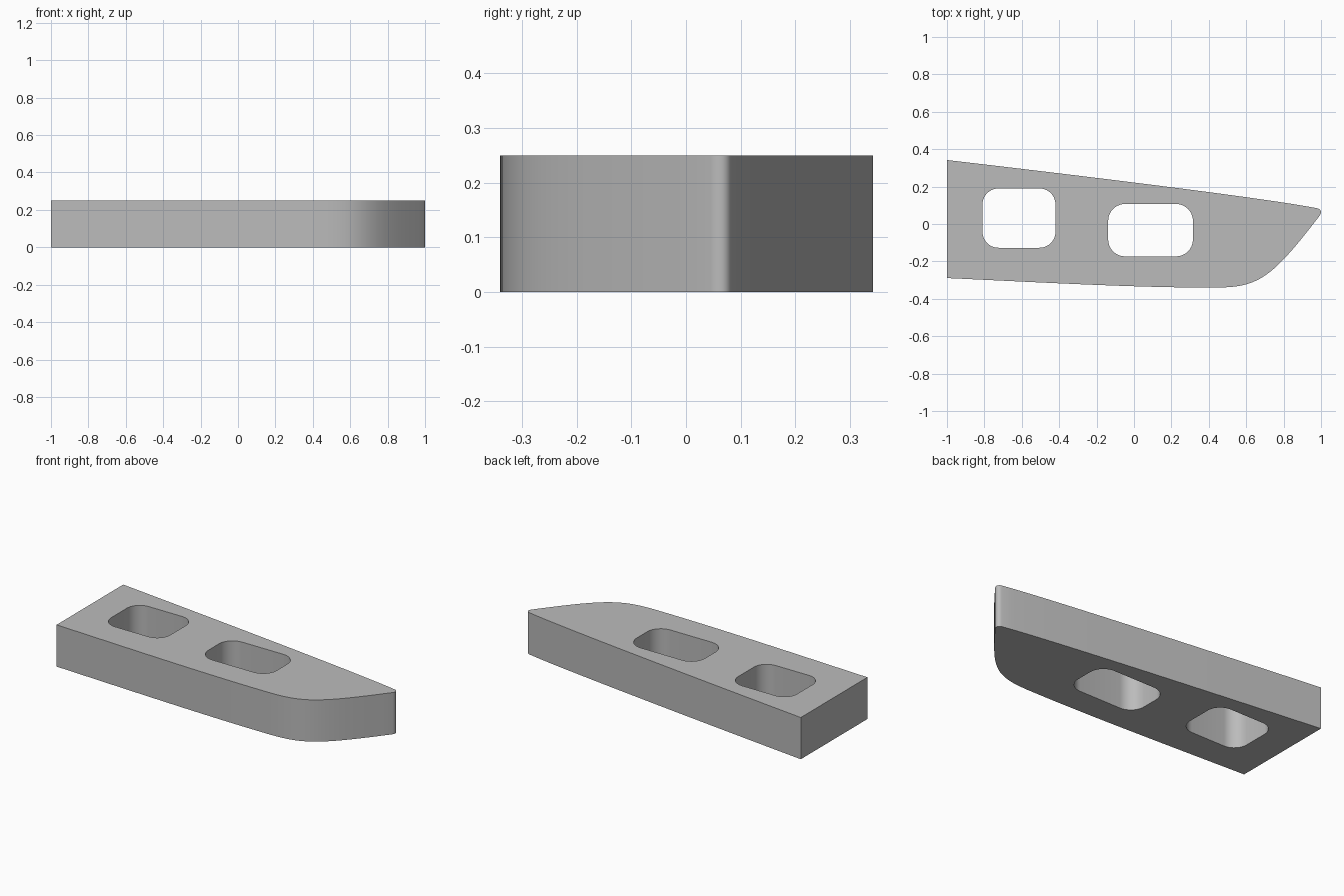
import bpy
import bmesh
import math
from mathutils import Vector

cube = bpy.data.objects.get("Cube")
if cube:
    bpy.data.objects.remove(cube, do_unlink=True)

HEIGHT = 0.25

grey = bpy.data.materials.new("plain grey")
grey.use_nodes = True
colour = (0.5, 0.5, 0.5, 1)
grey.diffuse_color = colour
grey.node_tree.nodes["Principled BSDF"].inputs["Base Color"].default_value = colour


def bezier(a, b, c, d, steps):
    """Points along a cubic curve, without its end point."""
    a, b, c, d = map(Vector, (a, b, c, d))
    pts = []
    for i in range(steps):
        t = i / steps
        s = 1 - t
        pts.append(a * s**3 + b * 3 * s * s * t + c * 3 * s * t * t + d * t**3)
    return pts


def rounded_rectangle(x0, x1, y0, y1, r, steps=10):
    """Corner arcs, counter-clockwise."""
    centres = [(x1 - r, y1 - r), (x0 + r, y1 - r), (x0 + r, y0 + r), (x1 - r, y0 + r)]
    pts = []
    for k, (cx, cy) in enumerate(centres):
        for i in range(steps + 1):
            a = math.pi / 2 * (k + i / steps)
            pts.append(Vector((cx + r * math.cos(a), cy + r * math.sin(a))))
    return pts


# Outline: straight back end, bowed long sides, curved nose and blunt tip
back_left, back_right = (-1, 0.342), (-1, -0.289)
belly, tip_low, tip_high = (0.4, -0.34), (0.993, 0.045), (0.98, 0.084)
outline = (
    bezier(back_right, (-0.5, -0.312), (0, -0.34), belly, 16)
    + bezier(belly, (0.66, -0.342), (0.72, -0.31), tip_low, 28)
    + bezier(tip_low, (1.003, 0.058), (1.003, 0.079), tip_high, 8)
    + bezier(tip_high, (0.7, 0.14), (-0.4, 0.272), back_left, 16)
    + [Vector(back_left)]
)
rear_window = rounded_rectangle(-0.81, -0.42, -0.127, 0.19, 0.085)
front_window = rounded_rectangle(-0.138, 0.315, -0.173, 0.107, 0.09)

# Fill the flat plate around the windows, then raise it into a solid
bm = bmesh.new()
edges = []
for loop in (outline, rear_window, front_window):
    verts = [bm.verts.new((p.x, p.y, 0)) for p in loop]
    edges += [bm.edges.new((v, verts[i - 1])) for i, v in enumerate(verts)]
bmesh.ops.triangle_fill(bm, edges=edges, use_beauty=True, use_dissolve=False)
raised = bmesh.ops.extrude_face_region(bm, geom=bm.faces[:], use_keep_orig=True)
top = [g for g in raised["geom"] if isinstance(g, bmesh.types.BMVert)]
bmesh.ops.translate(bm, verts=top, vec=(0, 0, HEIGHT))
bmesh.ops.recalc_face_normals(bm, faces=bm.faces[:])

mesh = bpy.data.meshes.new("tapered_plate")
bm.to_mesh(mesh)
bm.free()
mesh.materials.append(grey)
plate = bpy.data.objects.new("tapered_plate", mesh)
bpy.context.collection.objects.link(plate)

bpy.ops.object.select_all(action="DESELECT")
plate.select_set(True)
bpy.context.view_layer.objects.active = plate
bpy.ops.object.shade_smooth_by_angle(angle=math.radians(30))
